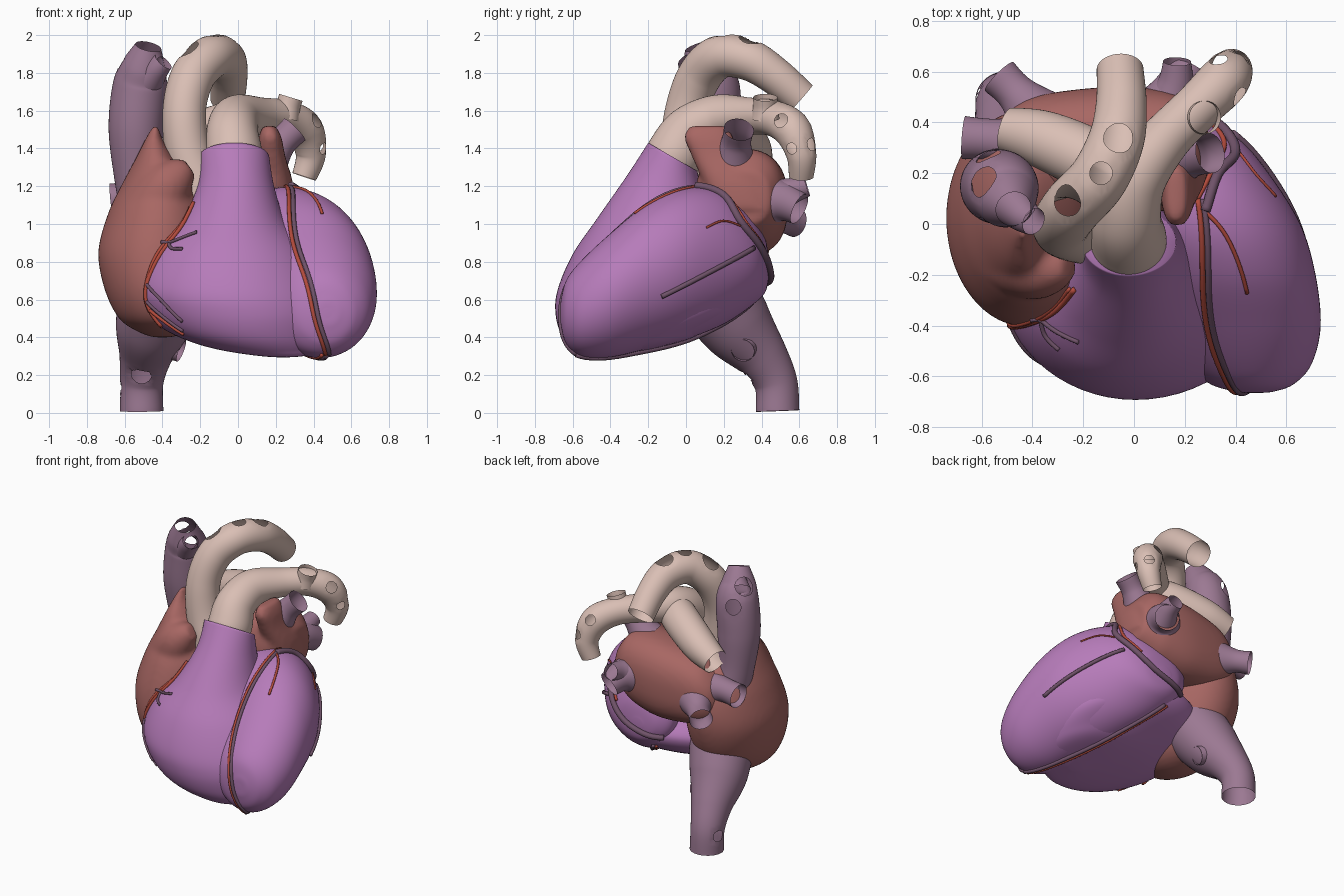
import bpy, bmesh, math
from mathutils import Vector as V
from mathutils.bvhtree import BVHTree

if "Cube" in bpy.data.objects:
    bpy.data.objects.remove(bpy.data.objects["Cube"])


def material(name, r, g, b):
    m = bpy.data.materials.new(name)
    m.diffuse_color = (r, g, b, 1)
    m.use_nodes = True
    m.node_tree.nodes["Principled BSDF"].inputs["Base Color"].default_value = m.diffuse_color
    return m


MUSCLE = material("ventricle_purple", .47, .2, .49)
ATRIUM = material("atrium_red", .39, .135, .125)
ARTERY = material("artery_beige", .7, .52, .46)
VEIN = material("vein_mauve", .33, .19, .29)
RED = material("coronary_red", .45, .07, .045)
DARK = material("coronary_vein", .16, .085, .14)


def spline(rows, n):
    """Catmull-Rom through rows of numbers, n steps per span."""
    out, last = [], len(rows) - 1
    for i in range(last):
        p = [rows[max(0, min(last, i + k))] for k in (-1, 0, 1, 2)]
        for s in range(n + (i == last - 1)):
            t = s / n
            out.append([.5 * (2 * b + (c - a) * t + (2 * a - 5 * b + 4 * c - d) * t * t
                              + (3 * b - a - 3 * c + d) * t ** 3) for a, b, c, d in zip(*p)])
    return out


# sections are centre + two half-axes, in planes of constant x, y, z or tilted
def sx(x, y0, y1, z0, z1):
    return [x, (y0 + y1) / 2, (z0 + z1) / 2, 0, (y1 - y0) / 2, 0, 0, 0, (z1 - z0) / 2]


def sy(y, x0, x1, z0, z1):
    return [(x0 + x1) / 2, y, (z0 + z1) / 2, (x1 - x0) / 2, 0, 0, 0, 0, (z1 - z0) / 2]


def tilt(x0, x1, yf, zf, yb, zb):
    return [(x0 + x1) / 2, (yf + yb) / 2, (zf + zb) / 2, (x1 - x0) / 2, 0, 0, 0, (yb - yf) / 2, (zb - zf) / 2]


def sz(z, x0, x1, y0, y1):
    return tilt(x0, x1, y0, z, y1, z)


def pipe(rows, n=8):
    """Path of (x, y, z, radius) -> round sections with a non-twisting frame."""
    pts = spline(rows, n) if n > 1 else rows
    out, u = [], None
    for i, p in enumerate(pts):
        d = (V(pts[min(i + 1, len(pts) - 1)][:3]) - V(pts[max(i - 1, 0)][:3])).normalized()
        u = d.orthogonal() if u is None else u - d * u.dot(d)
        u = u.normalized()
        out.append([*p[:3], *(u * p[3]), *(d.cross(u) * p[3])])
    return out


def build(name, mat, lofts, seg=48, power=2, caps=True, holes=(), fuse=False):
    bm = bmesh.new()
    for secs in lofts:
        rings = []
        for s in secs:
            c, u, v = V(s[:3]), V(s[3:6]), V(s[6:9])
            ring = []
            for k in range(seg):
                a, b = math.cos(k * math.tau / seg), math.sin(k * math.tau / seg)
                a, b = (math.copysign(abs(q) ** (2 / power), q) for q in (a, b))
                ring.append(bm.verts.new(c + u * a + v * b))
            rings.append(ring)
        for r, q in zip(rings, rings[1:]):
            for k in range(seg):
                bm.faces.new((r[k], r[k - 1], q[k - 1], q[k]))
        if caps:
            bm.faces.new(rings[0])
            bm.faces.new(rings[-1][::-1])
    # round openings: delete inside, pull the rim onto the radius
    for x, y, z, r in holes:
        c = V((x, y, z))
        gone = [v for v in bm.verts if (v.co - c).length < r]
        rim = {w for v in gone for f in v.link_faces for w in f.verts} - set(gone)
        bmesh.ops.delete(bm, geom=gone, context='VERTS')
        for v in rim:
            if v.is_valid:
                v.co = c + (v.co - c).normalized() * r
    bmesh.ops.recalc_face_normals(bm, faces=bm.faces)
    me = bpy.data.meshes.new(name)
    bm.to_mesh(me)
    tree = BVHTree.FromBMesh(bm)
    bm.free()
    ob = bpy.data.objects.new(name, me)
    bpy.context.collection.objects.link(ob)
    me.materials.append(mat)
    if fuse:
        m = ob.modifiers.new("fuse", 'REMESH')
        m.mode, m.voxel_size, m.use_smooth_shade = 'VOXEL', .018, True
        m = ob.modifiers.new("soften", 'SMOOTH')
        m.factor, m.iterations = .5, 6
    me.shade_smooth()
    return tree


# ventricles
rv = build("right_ventricle", MUSCLE, [spline([
    tilt(-.205, .165, -.2, 1.43, .06, 1.28), tilt(-.22, .195, -.31, 1.26, .1, 1.1),
    tilt(-.31, .26, -.47, 1.03, .13, .98), tilt(-.45, .39, -.6, .84, .2, .88),
    tilt(-.53, .5, -.68, .65, .3, .78), tilt(-.53, .57, -.69, .52, .38, .68),
    tilt(-.44, .57, -.655, .4, .33, .57), tilt(-.25, .53, -.59, .325, .15, .46),
    tilt(.0, .46, -.52, .295, .0, .385), tilt(.2, .3, -.35, .3, -.25, .32)], 8)], 64)
lv = build("left_ventricle", MUSCLE, [spline([
    sy(.44, .05, .13, .73, .8), sy(.42, -.05, .27, .64, .92), sy(.35, -.14, .4, .57, 1.05),
    sy(.2, -.12, .53, .47, 1.17), sy(0, -.1, .655, .39, 1.19), sy(-.2, 0, .715, .34, 1.11),
    sy(-.4, .1, .735, .295, .95), sy(-.55, .2, .7, .3, .81), sy(-.63, .3, .63, .36, .71),
    sy(-.66, .4, .55, .45, .61), sy(-.665, .45, .49, .51, .55)], 8)], 64)

# atria with their auricles
ra = build("right_atrium", ATRIUM, [spline([
    sz(.4, -.45, -.35, -.1, .0), sz(.43, -.53, -.27, -.22, .12), sz(.5, -.63, -.2, -.34, .24),
    sz(.65, -.705, -.15, -.4, .37), sz(.85, -.74, -.13, -.39, .44), sz(1.05, -.69, -.15, -.335, .44),
    sz(1.2, -.62, -.22, -.26, .37), sz(1.35, -.54, -.33, -.18, .22), sz(1.45, -.49, -.4, -.1, .1),
    sz(1.52, -.45, -.42, -.05, .0)], 6),
    pipe([(-.46, -.12, 1.05, .17), (-.38, -.16, 1.19, .14), (-.31, -.17, 1.26, .1), (-.255, -.17, 1.3, .05)])],
    fuse=True)
la = build("left_atrium", ATRIUM, [spline([
    sx(-.53, .25, .38, .98, 1.12), sx(-.48, .15, .46, .9, 1.22), sx(-.36, .1, .51, .85, 1.32),
    sx(-.1, .08, .54, .83, 1.38), sx(.1, .05, .53, .87, 1.4), sx(.2, .08, .5, .93, 1.38),
    sx(.28, .18, .44, 1.0, 1.28)], 6),
    spline([sz(1.08, .08, .3, .13, .47), sz(1.22, .08, .29, .09, .42), sz(1.36, .1, .25, .03, .3),
            sz(1.46, .11, .23, -.01, .25), sz(1.52, .13, .2, .02, .22)], 5)], power=2.5, fuse=True)


def vessel(name, mat, rows, holes=()):
    return build(name, mat, [pipe(rows, 12)], caps=False, holes=holes)


# great arteries
vessel("aorta", ARTERY, [
    (-.13, -.02, 1.05, .15), (-.25, -.02, 1.32, .125), (-.285, .0, 1.58, .115), (-.24, .07, 1.78, .117),
    (-.14, .18, 1.885, .115), (-.07, .33, 1.87, .11), (-.05, .47, 1.785, .1), (-.055, .61, 1.665, .092)],
    [(-.27, .09, 1.93, .065), (-.13, .2, 2.0, .045), (-.06, .34, 1.98, .06)])
vessel("pulmonary_trunk", ARTERY, [
    (-.02, -.1, 1.29, .14), (-.022, -.06, 1.37, .15), (-.03, .02, 1.49, .137), (.0, .17, 1.56, .125),
    (.12, .33, 1.57, .1), (.25, .46, 1.56, .095), (.35, .56, 1.5, .1), (.385, .61, 1.37, .08), (.35, .61, 1.25, .065)],
    [(.42, .5, 1.55, .04), (.42, .66, 1.42, .035), (.33, .66, 1.55, .04), (.45, .56, 1.4, .03)])
vessel("left_pulmonary_branch", ARTERY, [(.25, .42, 1.56, .075), (.265, .42, 1.62, .065), (.28, .42, 1.67, .065)])
vessel("right_pulmonary_artery", ARTERY, [
    (.0, .15, 1.54, .12), (-.15, .24, 1.49, .125), (-.35, .33, 1.41, .115), (-.5, .37, 1.35, .09)])

# great veins
vessel("superior_vena_cava", VEIN, [
    (-.48, .2, 1.0, .13), (-.53, .17, 1.25, .125), (-.54, .15, 1.5, .145), (-.52, .14, 1.72, .145),
    (-.5, .1, 1.83, .12), (-.475, .06, 1.94, .07)],
    [(-.39, .02, 1.84, .05), (-.58, .28, 1.74, .055), (-.6, .17, 1.86, .065)])
vessel("superior_vein_branch", VEIN, [(-.48, .08, 1.76, .09), (-.43, .03, 1.82, .065), (-.395, .01, 1.86, .055)])
vessel("inferior_vena_cava", VEIN, [
    (-.4, .15, .64, .22), (-.455, .27, .46, .195), (-.49, .4, .3, .14), (-.51, .475, .16, .115),
    (-.51, .485, .01, .115)], [(-.51, .34, .21, .055), (-.61, .5, .14, .04)])
vessel("hepatic_vein", VEIN, [(-.47, .36, .38, .1), (-.38, .32, .36, .075), (-.3, .3, .33, .062)])

# pulmonary veins
for name, rows in {
    "left_upper": [(.15, .25, 1.33, .12), (.23, .265, 1.43, .08), (.3, .28, 1.5, .08)],
    "left_lower": [(.1, .38, 1.12, .17), (.17, .51, 1.12, .11), (.21, .6, 1.08, .085)],
    "left_lower_branch": [(.14, .46, 1.14, .1), (.165, .56, 1.175, .07), (.17, .64, 1.2, .055)],
    "right_upper": [(-.4, .3, 1.12, .14), (-.55, .33, 1.14, .085), (-.67, .34, 1.13, .085)],
    "right_lower": [(-.36, .4, 1.06, .14), (-.46, .51, 1.03, .08), (-.53, .58, 1.01, .08)],
}.items():
    vessel(name + "_pulmonary_vein", VEIN, rows)

# coronary vessels, laid on the surface by casting rays at the heart's middle
MID = V((.12, -.1, .72))


def coronary(name, mat, r, pts, trees=(rv, lv, ra)):
    path = []
    for p in spline(pts, 8):
        d = (V(p) - MID).normalized()
        hits = [h for h in (t.ray_cast(MID + d * 2, -d)[0] for t in trees) if h]
        h = max(hits, key=lambda q: (q - MID).length)
        path.append((*(h + d * r * .5), r))
    for _ in range(3):
        path = [path[0]] + [tuple((a + 2 * b + c) / 4 for a, b, c in zip(*w))
                            for w in zip(path, path[1:], path[2:])] + [path[-1]]
    build(name, mat, [pipe(path, 1)], seg=10)


W = (rv, lv)
groove = [(.26, .1, 1.2), (.28, -.25, 1.07), (.33, -.53, .82), (.41, -.66, .5), (.47, -.58, .31)]
coronary("anterior_vein", DARK, .012, [(x + .012, y, z) for x, y, z in groove], W)
coronary("anterior_artery", RED, .011, [(x - .008, y, z) for x, y, z in groove], W)
under = [(.47, -.58, .31), (.35, -.25, .33), (.2, .1, .42), (.02, .36, .58)]
coronary("posterior_vein", DARK, .014, under, W)
coronary("posterior_artery", RED, .01, [(x - .025, y, z) for x, y, z in under], W)
coronary("coronary_sinus", DARK, .02, [(.28, .05, 1.2), (.33, .2, 1.16), (.4, .28, 1.02), (.33, .37, .88),
                                       (.2, .43, .76), (.03, .44, .7), (-.1, .42, .68)], W)
coronary("circumflex_artery", RED, .01, [(.25, .1, 1.2), (.33, .25, 1.15), (.36, .33, 1.0), (.28, .41, .87)], W)
coronary("left_marginal_vein", DARK, .013, [(.38, .35, .87), (.6, .12, .74), (.71, -.13, .61)], W)
coronary("diagonal_artery", RED, .008, [(.28, .05, 1.2), (.35, -.05, 1.15), (.44, -.27, 1.05)], W)
coronary("lateral_artery", RED, .006, [(.42, .3, 1.0), (.48, .2, 1.02), (.54, .1, .97)], W)
right = [(-.24, -.26, 1.12), (-.37, -.38, .98), (-.48, -.42, .78), (-.54, -.42, .58), (-.42, -.4, .45)]
coronary("right_coronary_artery", RED, .011, right)
coronary("right_coronary_branch", RED, .009, [(x - .025, y, z - .02) for x, y, z in right])
coronary("right_marginal_artery", RED, .009, [(-.53, -.42, .53), (-.42, -.5, .46), (-.28, -.5, .42)])
for i, pts in enumerate([
        [(-.45, -.4, .92), (-.37, -.45, .94), (-.25, -.5, .98)], [(-.43, -.42, .92), (-.38, -.46, .88), (-.3, -.5, .87)],
        [(-.52, -.42, .68), (-.42, -.52, .6), (-.3, -.58, .48)], [(-.53, -.42, .58), (-.42, -.5, .5), (-.28, -.52, .44)]]):
    coronary("right_surface_vein_%d" % (i + 1), DARK, .009, pts)
